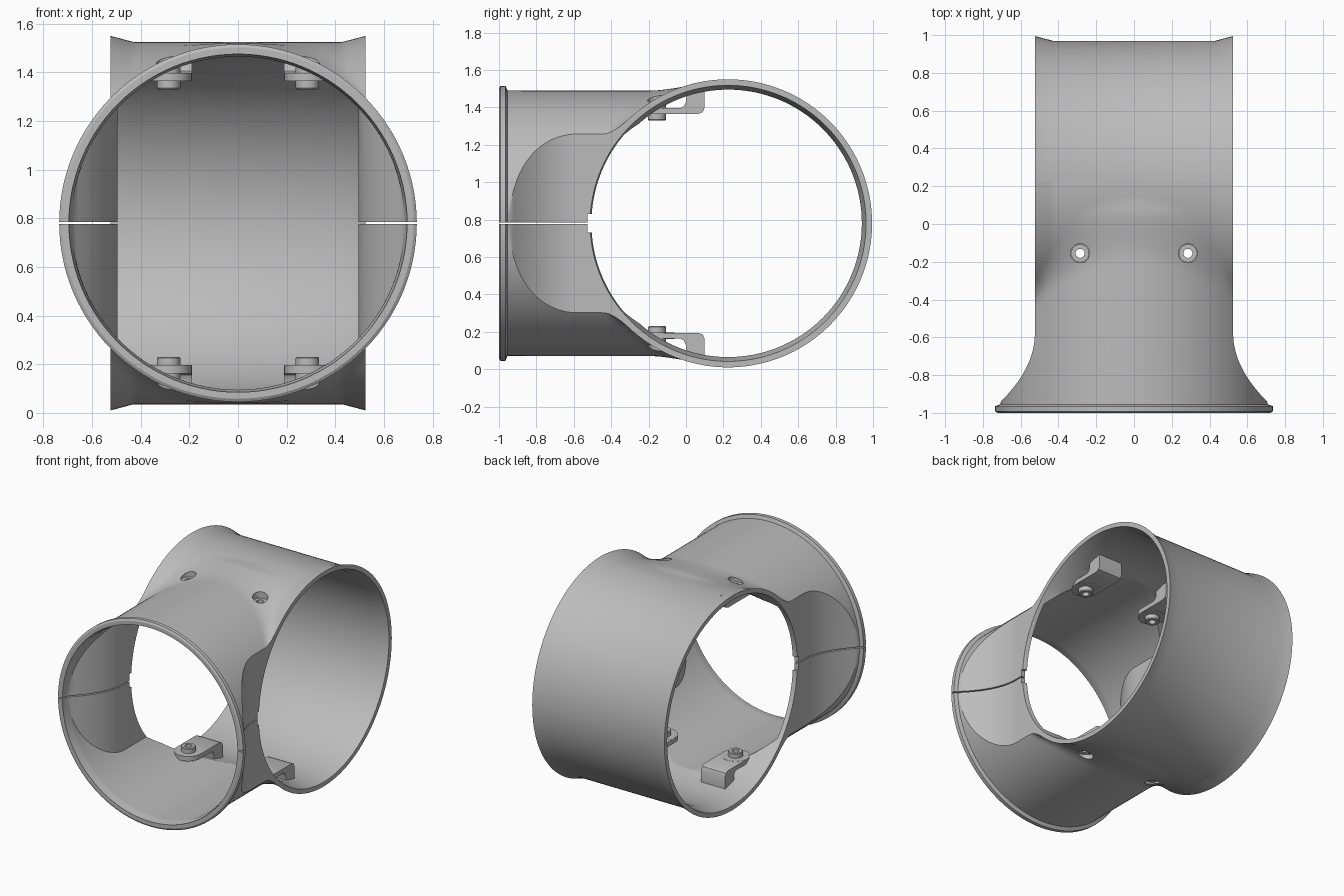
import bpy, bmesh, math
from mathutils import Vector

if "Cube" in bpy.data.objects:
    bpy.data.objects.remove(bpy.data.objects["Cube"])

CY, CZ = 0.225, 0.78          # ring axis position
HALF = 0.525                  # half width of the ring
grey = bpy.data.materials.new("plain grey")
grey.use_nodes = True
grey.diffuse_color = (0.5, 0.5, 0.5, 1)
grey.node_tree.nodes["Principled BSDF"].inputs["Base Color"].default_value = (0.5, 0.5, 0.5, 1)


def clamp(v):
    return max(0.0, min(1.0, v))


def finish(name, bm):
    bmesh.ops.recalc_face_normals(bm, faces=bm.faces)
    mesh = bpy.data.meshes.new(name)
    bm.to_mesh(mesh)
    bm.free()
    mesh.materials.append(grey)
    obj = bpy.data.objects.new(name, mesh)
    bpy.context.collection.objects.link(obj)
    return obj


def activate(obj):
    bpy.ops.object.select_all(action='DESELECT')
    obj.select_set(True)
    bpy.context.view_layer.objects.active = obj


def cut(obj, cutters):
    activate(obj)
    for c in cutters:
        m = obj.modifiers.new("cut", 'BOOLEAN')
        m.operation, m.solver, m.object = 'DIFFERENCE', 'EXACT', c
        bpy.ops.object.modifier_apply(modifier=m.name)


def smooth(obj, angle=30):
    activate(obj)
    bpy.ops.object.shade_smooth_by_angle(angle=math.radians(angle))


def skin(name, rings, cap=True):
    """Join closed loops of points into a surface."""
    bm = bmesh.new()
    loops = [[bm.verts.new(p) for p in r] for r in rings]
    n = len(loops[0])
    for a, b in zip(loops, loops[1:]):
        for i in range(n):
            j = (i + 1) % n
            bm.faces.new((a[i], a[j], b[j], b[i]))
    if cap:
        bm.faces.new(loops[0])
        bm.faces.new(loops[-1])
    return finish(name, bm)


def cylinder(name, x, y, z0, z1, r):
    circle = [(x + r * math.cos(a), y + r * math.sin(a))
              for a in (math.tau * i / 40 for i in range(40))]
    return skin(name, [[(px, py, z) for px, py in circle] for z in (z0, z1)])


def box(name, lo, hi):
    return skin(name, [[(lo[0], lo[1], z), (hi[0], lo[1], z), (hi[0], hi[1], z), (lo[0], hi[1], z)]
                       for z in (lo[2], hi[2])])


# Sleeve cross-sections: a round tube with flat sides that flare at the mouth
def ring_radius(x):
    return 0.745 + 0.025 * clamp((abs(x) - 0.43) / (HALF - 0.43))


def section(y, radius, width, blend):
    width = min(width, radius - 0.00002)
    top = []
    n = 56
    for i in range(n + 1):
        x = width * math.sin(math.pi * (i / n - 0.5))
        h = math.sqrt(max(radius ** 2 - x * x, 0))
        if blend:
            ring = math.sqrt(max(ring_radius(x) ** 2 - (y - CY) ** 2, 0))
            k = 0.0001 + 0.09 * clamp((y + 0.65) / 0.15) * clamp((0.2 - y) / 0.15)
            h = max(h, ring) + max(k - abs(h - ring), 0) ** 2 / (4 * k)
        top.append((x, max(h, 0.004)))
    return ([(x, y, CZ + h) for x, h in top] +
            [(x, y, CZ - h) for x, h in reversed(top)])


def flare(y):
    return HALF + 0.19 * clamp((-0.58 - y) / 0.37) ** 2


steps = [-0.955 + (CY + 0.955) * i / 70 for i in range(71)]
lip = [(-1, 0.722), (-0.992, 0.735), (-0.965, 0.735)]
outer = [section(y, r, r, False) for y, r in lip]
outer += [section(y, 0.71, flare(y), y > -0.6) for y in steps]
sleeve = skin("flared_sleeve", outer)

inner = [section(-1.03, 0.695, 0.695, False), section(-0.99, 0.695, 0.695, False)]
inner += [section(y, 0.685, flare(y) - 0.03, False) for y in steps if y < 0.2]
bore = skin("sleeve_bore", inner)


# Ring surfaces turned about the sideways axis
def turned(points, a0, a1, n):
    rings = []
    for i in range(n + 1):
        a = a0 + (a1 - a0) * i / n
        rings.append([(x, CY + r * math.sin(a), CZ + r * math.cos(a)) for x, r in points])
    return rings


inside = [(-0.6, 0.738), (-HALF, 0.738), (-0.43, 0.715), (0.43, 0.715), (HALF, 0.738), (0.6, 0.738)]
full = turned(inside, 0, math.tau, 144)[:-1]
ring_bore = skin("ring_bore", [[r[i] for r in full] for i in range(len(inside))])

shell = inside[1:-1] + [(HALF, 0.77), (0.43, 0.745), (-0.43, 0.745), (-HALF, 0.77)]
band = skin("rear_band", turned(shell, 0, math.pi, 72))

# Parting gap, edge notches and bolt holes in the sleeve
cutters = [bore, ring_bore]
for s in (-1, 1):
    x0, x1 = sorted((s * 0.45, s * 0.8))
    cutters.append(box("parting_cutter", (x0, -1.05, CZ - 0.004), (x1, -0.4, CZ + 0.004)))
    cutters.append(box("notch_cutter", (x0, -0.527, CZ - 0.05), (x1, -0.4, CZ + 0.05)))
    cutters.append(cylinder("hole_cutter", s * 0.285, -0.155, -0.2, 1.8, 0.05))
cut(sleeve, cutters)
for c in cutters:
    bpy.data.objects.remove(c)
smooth(sleeve)
smooth(band, 20)

# Bent tab, rounded end and hollow bolt at each of four corners
tab_profile = [(-0.155, 0.585), (0.065, 0.585), (0.09, 0.595), (0.1, 0.62), (0.1, 0.705),
               (0.0, 0.705), (0.0, 0.65), (-0.012, 0.625), (-0.03, 0.617), (-0.155, 0.617)]
bolt_profile = [(0.024, 0.55), (0.044, 0.55), (0.048, 0.555), (0.048, 0.64), (0.024, 0.64)]
for sx, side in ((1, "left"), (-1, "right")):
    for sz, level in ((1, "upper"), (-1, "lower")):
        cx, cy = sx * 0.285, -0.155
        tag = level + "_" + side
        tab = skin(tag + "_tab", [[(cx + d, y, CZ + sz * z) for y, z in tab_profile]
                                  for d in (-0.095, 0.095)])
        end = cylinder(tag + "_tab_end", cx, cy, CZ + sz * 0.584, CZ + sz * 0.618, 0.094)
        hole = cylinder("tab_hole_cutter", cx, cy, 0, 1.6, 0.046)
        for part in (tab, end):
            cut(part, [hole])
            smooth(part, 40)
        bpy.data.objects.remove(hole)
        loops = []
        for r, z in bolt_profile + bolt_profile[:1]:
            loops.append([(cx + r * math.cos(math.tau * i / 32), cy + r * math.sin(math.tau * i / 32),
                           CZ + sz * z) for i in range(32)])
        bolt = skin(tag + "_bolt", loops, cap=False)
        bm = bmesh.new()
        bm.from_mesh(bolt.data)
        bmesh.ops.remove_doubles(bm, verts=bm.verts, dist=0.0001)
        bmesh.ops.recalc_face_normals(bm, faces=bm.faces)
        bm.to_mesh(bolt.data)
        bm.free()
        smooth(bolt)
